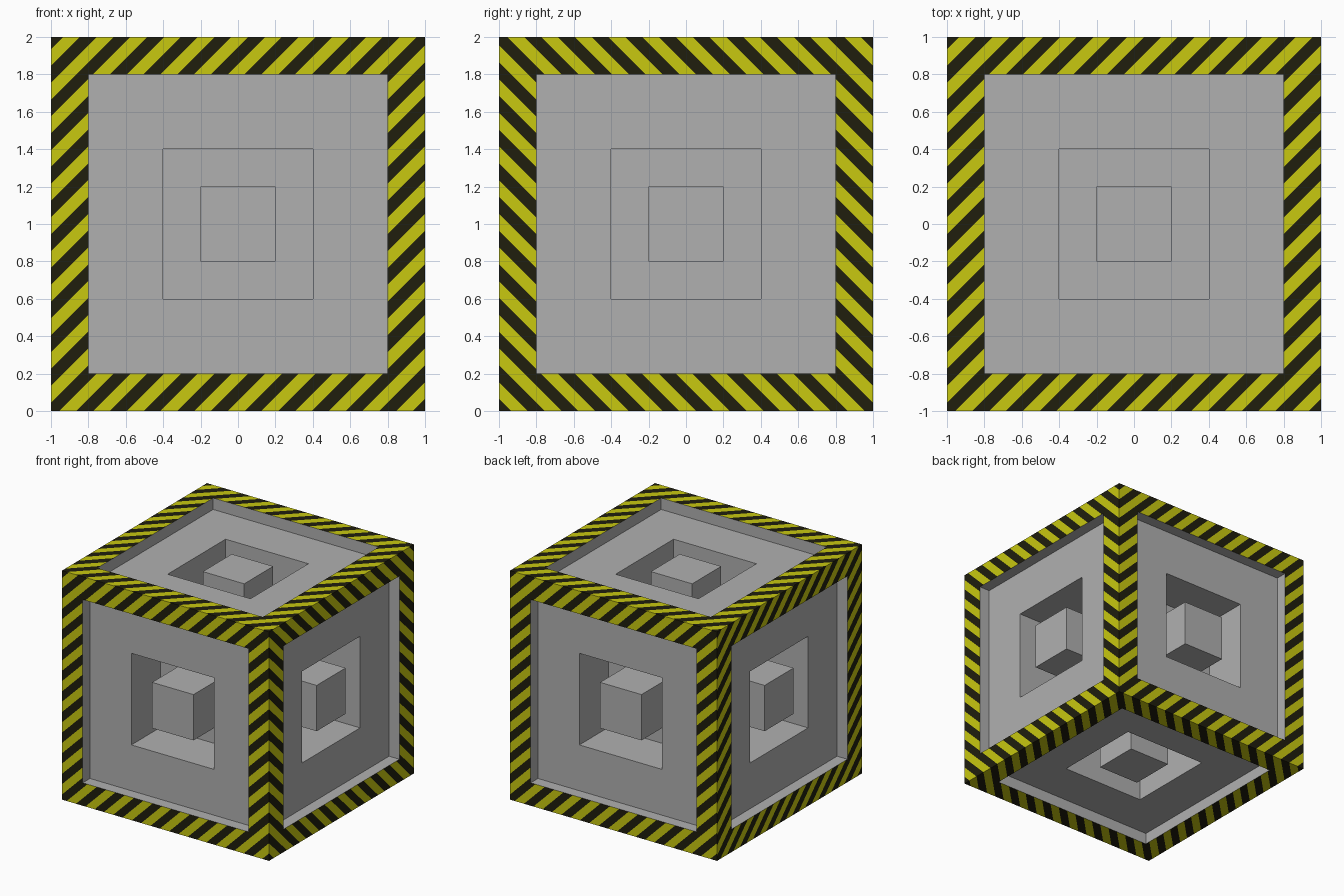
import bpy, bmesh, math
from mathutils import Vector

if "Cube" in bpy.data.objects:
    bpy.data.objects.remove(bpy.data.objects["Cube"])


def material(name, rgb):
    m = bpy.data.materials.new(name)
    m.diffuse_color = (*rgb, 1)
    m.use_nodes = True
    m.node_tree.nodes["Principled BSDF"].inputs["Base Color"].default_value = m.diffuse_color
    return m


mats = [material("grey", (0.434, 0.434, 0.434)),
        material("warning_yellow", (0.578, 0.578, 0.005)),
        material("warning_black", (0.014, 0.013, 0.004))]

STRIPE = 0.09   # stripe width measured along an edge
PHASE = 0.045

bm = bmesh.new()
bmesh.ops.create_cube(bm, size=2)
core = list(bm.faces)

# every side: border, recessed panel, square pit, post standing in the pit
for thickness, depth in [(0.2, 0), (0, -0.1), (0.4, 0), (0, -0.4), (0.2, 0), (0, 0.4)]:
    bm.normal_update()
    bmesh.ops.inset_individual(bm, faces=core, thickness=thickness, depth=depth,
                               use_even_offset=True)

# side normal -> direction across its diagonal stripes
sides = [((0, -1, 0), (1, 0, -1)), ((0, 1, 0), (1, 0, 1)),
         ((1, 0, 0), (0, 1, 1)), ((-1, 0, 0), (0, 1, 1)),
         ((0, 0, 1), (1, -1, 0)), ((0, 0, -1), (1, -1, 0))]


def border_faces(n):
    return [f for f in bm.faces if f.calc_center_median().dot(n) > 0.999]


# cut the borders into stripes
steps = math.ceil(2 / STRIPE)
for n, d in sides:
    n, d = Vector(n), Vector(d)
    for k in range(-steps, steps + 1):
        faces = border_faces(n)
        edges = {e for f in faces for e in f.edges}
        verts = {v for f in faces for v in f.verts}
        bmesh.ops.bisect_plane(bm, geom=list(verts) + list(edges) + faces, dist=1e-5,
                               plane_co=d * ((k * STRIPE + PHASE) / 2),
                               plane_no=d.normalized())

# colour alternate stripes
for n, d in sides:
    for f in border_faces(Vector(n)):
        c = f.calc_center_median().dot(Vector(d))
        f.material_index = 1 + math.floor((c - PHASE) / STRIPE) % 2

bmesh.ops.translate(bm, verts=bm.verts, vec=(0, 0, 1))
bm.normal_update()
mesh = bpy.data.meshes.new("striped_crate")
bm.to_mesh(mesh)
bm.free()
for m in mats:
    mesh.materials.append(m)
bpy.context.collection.objects.link(bpy.data.objects.new("striped_crate", mesh))
